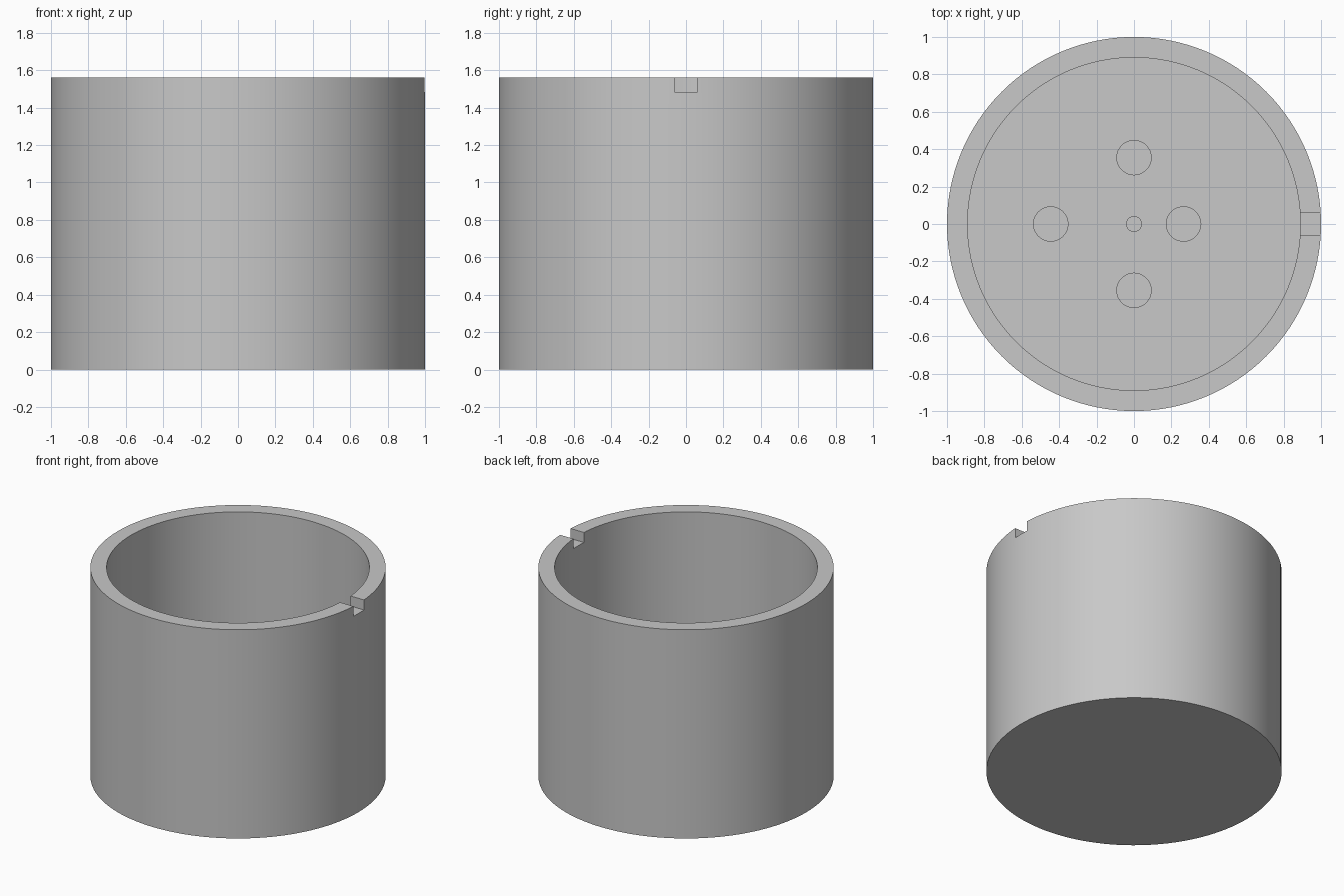
import bpy
import bmesh
import math

if "Cube" in bpy.data.objects:
    bpy.data.objects.remove(bpy.data.objects["Cube"], do_unlink=True)

HEIGHT, OUTER, INNER, FLOOR = 1.56, 1.0, 0.89, 0.11
SEGMENTS = 128

grey = bpy.data.materials.new("plain grey")
grey.use_nodes = True
colour = (0.58, 0.58, 0.58, 1)
grey.diffuse_color = colour
grey.node_tree.nodes["Principled BSDF"].inputs["Base Color"].default_value = colour


def lathe(name, profile):
    """Turn an (r, z) profile around the z axis."""
    bm = bmesh.new()
    verts = [bm.verts.new((r, 0, z)) for r, z in profile]
    edges = [bm.edges.new(pair) for pair in zip(verts, verts[1:])]
    bmesh.ops.spin(bm, geom=verts + edges, cent=(0, 0, 0), axis=(0, 0, 1),
                   angle=math.tau, steps=SEGMENTS)
    bmesh.ops.remove_doubles(bm, verts=bm.verts, dist=1e-5)
    bmesh.ops.recalc_face_normals(bm, faces=bm.faces)
    mesh = bpy.data.meshes.new(name)
    bm.to_mesh(mesh)
    bm.free()
    mesh.materials.append(grey)
    obj = bpy.data.objects.new(name, mesh)
    bpy.context.collection.objects.link(obj)
    return obj


def cut(target, cutter):
    """Subtract the active cutter and remove it."""
    cutter.hide_render = True
    cutter.data.materials.append(grey)
    mod = target.modifiers.new("cut", "BOOLEAN")
    mod.operation, mod.solver, mod.object = "DIFFERENCE", "EXACT", cutter
    bpy.ops.object.select_all(action="DESELECT")
    target.select_set(True)
    bpy.context.view_layer.objects.active = target
    bpy.ops.object.modifier_apply(modifier=mod.name)
    bpy.data.objects.remove(cutter, do_unlink=True)


# Open cylindrical cup with a solid floor
cup = lathe("cup_body", [(0, 0), (OUTER, 0), (OUTER, HEIGHT),
                         (INNER, HEIGHT), (INNER, FLOOR), (0, FLOOR)])

# Notch through the rim on the left side
bpy.ops.mesh.primitive_cube_add(size=1, location=(0.95, 0, HEIGHT))
notch = bpy.context.object
notch.name = "rim_notch_cutter"
notch.scale = (0.3, 0.124, 0.15)
cut(cup, notch)

# Blind round pockets in the floor, around a small centre hole
DEPTH = 0.06
pockets = [(0, 0, 0.04), (0, 0.355, 0.092), (0, -0.355, 0.092),
           (-0.445, 0, 0.092), (0.265, 0, 0.092)]
for x, y, radius in pockets:
    bpy.ops.mesh.primitive_cylinder_add(vertices=48, radius=radius, depth=2 * DEPTH,
                                        location=(x, y, FLOOR))
    bpy.context.object.name = "floor_pocket_cutter"
    cut(cup, bpy.context.object)

cup.select_set(True)
bpy.context.view_layer.objects.active = cup
bpy.ops.object.shade_smooth_by_angle(angle=math.radians(30))
